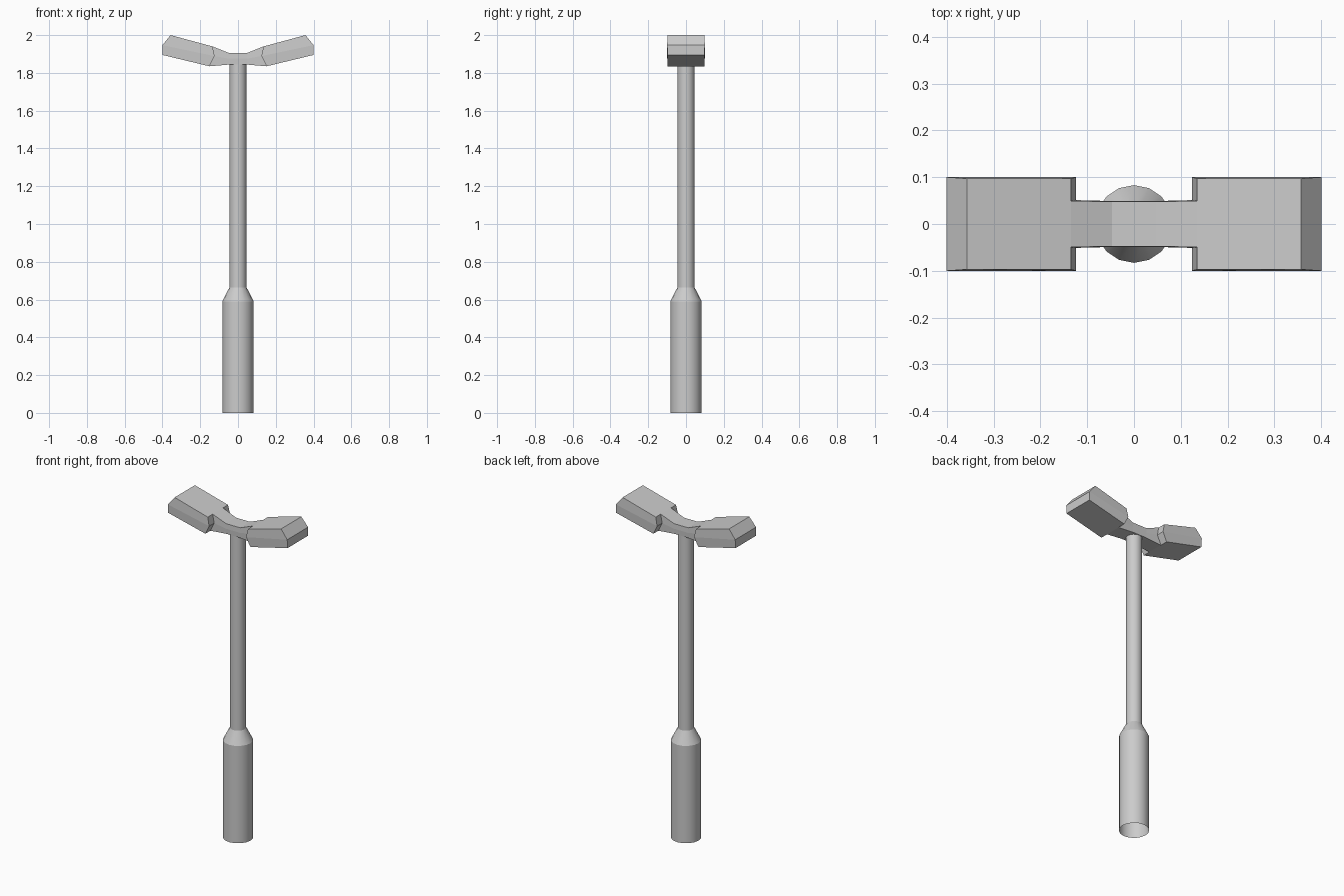
import bpy, bmesh, math

if "Cube" in bpy.data.objects:
    bpy.data.objects.remove(bpy.data.objects["Cube"])


def finish(name, bm, smooth=False):
    bmesh.ops.recalc_face_normals(bm, faces=bm.faces[:])
    me = bpy.data.meshes.new(name)
    bm.to_mesh(me)
    bm.free()
    ob = bpy.data.objects.new(name, me)
    bpy.context.collection.objects.link(ob)
    if smooth:
        bpy.context.view_layer.objects.active = ob
        ob.select_set(True)
        bpy.ops.object.shade_smooth_by_angle(angle=math.radians(25))
        ob.select_set(False)
    return ob


# Pole: open 16-sided tube with a thicker base sleeve
SIDES = 16
bm = bmesh.new()
rings = []
for r, z in [(0.083, 0), (0.083, 0.59), (0.045, 0.665), (0.045, 1.845)]:
    rings.append([bm.verts.new((r * math.cos(2 * math.pi * i / SIDES),
                                r * math.sin(2 * math.pi * i / SIDES), z))
                  for i in range(SIDES)])
for a, b in zip(rings, rings[1:]):
    for i in range(SIDES):
        j = (i + 1) % SIDES
        bm.faces.new((a[i], a[j], b[j], b[i]))
finish("pole", bm, smooth=True)


# Lamp head: loft of slightly barrelled six-point sections
# each station: (top x,z), (middle x,z), (bottom x,z), half width
STEP = [(0.135, 1.94), (0.124, 1.889), (0.151, 1.835)]
HALF = [
    ([(0.047, 1.905), (0.047, 1.875), (0.047, 1.844)], 0.049),
    (STEP, 0.051),
    (STEP, 0.10),
    ([(0.357, 2.0), (0.40, 1.947), (0.40, 1.895)], 0.10),
]


def section(bm, pts, w, sign):
    t, m, b = pts
    n = w * 0.97
    co = [(t, -n), (t, n), (m, w), (b, n), (b, -n), (m, -w)]
    return [bm.verts.new((sign * p[0], y, p[1])) for p, y in co]


def bridge(bm, a, b, edges=range(6)):
    for i in edges:
        j = (i + 1) % 6
        bm.faces.new((a[i], a[j], b[j], b[i]))


bm = bmesh.new()
inner = []
for sign in (1, -1):
    hub, neck, step, end = [section(bm, p, w, sign) for p, w in HALF]
    inner.append(hub)
    bridge(bm, hub, neck)
    # shoulder where the narrow neck meets the wide lamp
    bridge(bm, neck, step, (1, 2, 4, 5))
    # lamp body, top and underside take in the neck corners
    bridge(bm, step, end, (1, 2, 4, 5))
    for i, j in ((0, 1), (3, 4)):
        bm.faces.new((neck[i], step[i], end[i], end[j], step[j], neck[j]))
    # outer end: sloped upper face and upright lower face
    bm.faces.new((end[0], end[1], end[2], end[5]))
    bm.faces.new((end[5], end[2], end[3], end[4]))
bridge(bm, inner[0], inner[1])
finish("lamp_head", bm)
